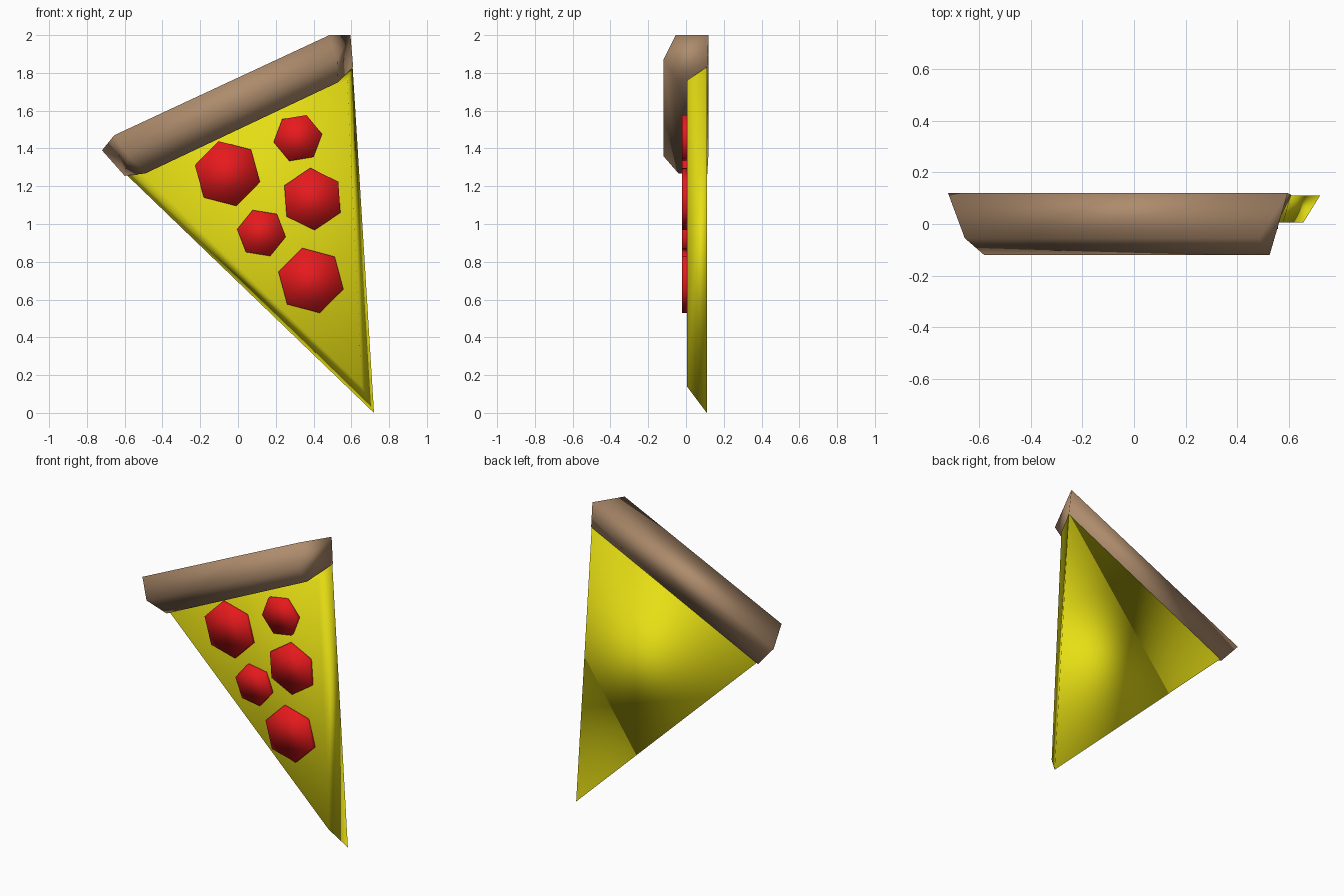
import bpy, bmesh
from math import cos, sin, radians, tau

if "Cube" in bpy.data.objects:
    bpy.data.objects.remove(bpy.data.objects["Cube"])


def material(name, rgb):
    m = bpy.data.materials.new(name)
    m.diffuse_color = (*rgb, 1)
    m.use_nodes = True
    m.node_tree.nodes["Principled BSDF"].inputs["Base Color"].default_value = m.diffuse_color
    return m


def loft(name, loop_a, loop_b, mat):
    """Closed solid bridging two matching loops of points, smooth shaded."""
    bm = bmesh.new()
    a = [bm.verts.new(p) for p in loop_a]
    b = [bm.verts.new(p) for p in loop_b]
    n = len(a)
    bm.faces.new(a)
    bm.faces.new(b[::-1])
    for i in range(n):
        j = (i + 1) % n
        bm.faces.new((a[j], a[i], b[i], b[j]))
    bmesh.ops.recalc_face_normals(bm, faces=bm.faces)
    for f in bm.faces:
        f.smooth = True
    me = bpy.data.meshes.new(name)
    bm.to_mesh(me)
    bm.free()
    me.materials.append(mat)
    ob = bpy.data.objects.new(name, me)
    bpy.context.collection.objects.link(ob)
    return ob


yellow = material("cheese_yellow", (0.8, 0.74, 0.007))
brown = material("crust_brown", (0.42, 0.26, 0.15))
red = material("pepperoni_red", (0.8, 0.01, 0.012))

# Cheese wedge: full triangle at the back, inset triangle at the front
loft("cheese",
     [(0.72, 0.11, 0.0), (0.607, 0.11, 1.83), (-0.595, 0.11, 1.265)],
     [(0.655, 0.005, 0.14), (0.578, 0.005, 1.76), (-0.5, 0.005, 1.258)],
     yellow)

# Crust: five-sided bar with slanted ends
loft("crust",
     [(-0.72, 0.12, 1.39), (-0.655, -0.055, 1.47), (-0.58, -0.12, 1.36),
      (-0.49, -0.04, 1.268), (-0.6, 0.112, 1.255)],
     [(0.595, 0.12, 2.0), (0.484, -0.055, 2.0), (0.525, -0.12, 1.87),
      (0.53, -0.04, 1.75), (0.61, 0.112, 1.83)],
     brown)

# Pepperoni: hexagonal discs given as x, z, radius, turn
slices = [(-0.056, 1.267, 0.178, 105.5), (0.317, 1.455, 0.13, 69.5),
          (0.394, 1.132, 0.165, 94), (0.124, 0.952, 0.13, 111),
          (0.386, 0.701, 0.178, 105)]
for k, (x, z, r, turn) in enumerate(slices, 1):
    def ring(y):
        return [(x + r * cos(radians(turn) + tau * i / 6), y,
                 z + r * sin(radians(turn) + tau * i / 6)) for i in range(6)]
    loft(f"pepperoni_{k}", ring(-0.02), ring(0.02), red)
